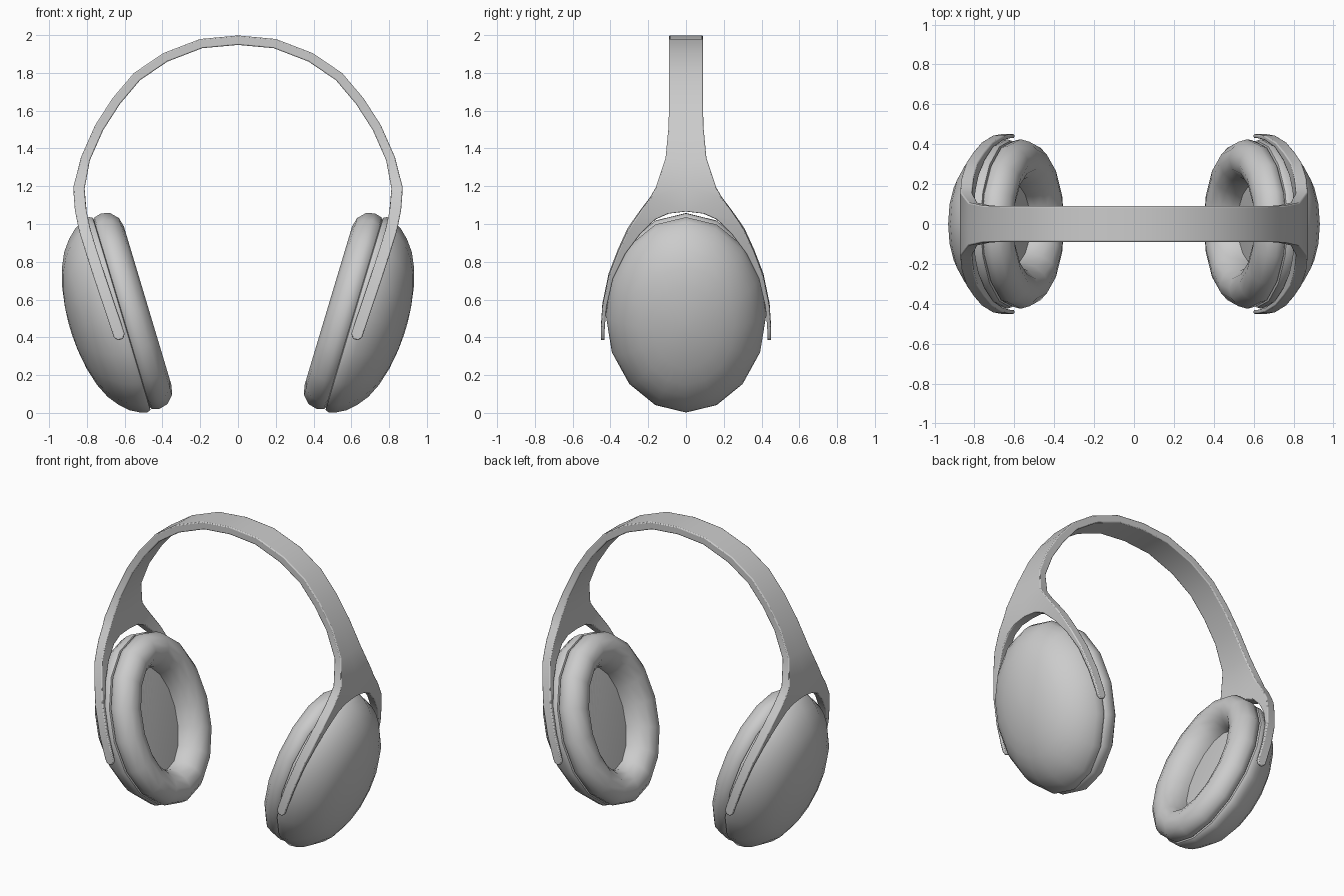
import bpy, bmesh, math
from mathutils import Vector

if "Cube" in bpy.data.objects:
    bpy.data.objects.remove(bpy.data.objects["Cube"])

SEG = 16
TILT = math.radians(16.7)
U = Vector((math.sin(TILT), 0, math.cos(TILT)))    # long axis of the ear cup
N = Vector((math.cos(TILT), 0, -math.sin(TILT)))   # outward axis of the ear cup
Y = Vector((0, 1, 0))
CU, RU, RY = 0.68, 0.54, 0.425                     # cup centre and half sizes


def finish(name, bm, angle):
    bmesh.ops.recalc_face_normals(bm, faces=bm.faces)
    me = bpy.data.meshes.new(name)
    bm.to_mesh(me)
    bm.free()
    ob = bpy.data.objects.new(name, me)
    bpy.context.collection.objects.link(ob)
    bpy.ops.object.select_all(action='DESELECT')
    ob.select_set(True)
    bpy.context.view_layer.objects.active = ob
    bpy.ops.object.shade_smooth_by_angle(angle=math.radians(angle))
    return ob


def loft(name, rings, side, angle=50):
    """Elliptical rings (u radius, y radius, outward position), capped at both ends."""
    bm = bmesh.new()
    loops = []
    for ru, ry, n in rings:
        loop = []
        for k in range(SEG):
            a = 2 * math.pi * k / SEG
            p = U * (CU + ru * math.cos(a)) + Y * (ry * math.sin(a)) + N * n
            loop.append(bm.verts.new((p.x * side, p.y, p.z)))
        loops.append(loop)
    for a, b in zip(loops, loops[1:]):
        for k in range(SEG):
            j = (k + 1) % SEG
            bm.faces.new((a[k], a[j], b[j], b[k]))
    bm.faces.new(loops[0])
    bm.faces.new(loops[-1])
    return finish(name, bm, angle)


# Ear cups: domed shell, and a soft ring with a flat floor
shell = [(0.94, 0.435), (0.985, 0.44), (1.0, 0.46), (0.975, 0.50), (0.93, 0.545),
         (0.85, 0.592), (0.74, 0.637), (0.6, 0.672), (0.42, 0.70), (0.22, 0.717), (0.06, 0.723)]
pad = [(-0.035, 0.445), (-0.01, 0.43), (0, 0.39), (-0.012, 0.345), (-0.05, 0.308),
       (-0.10, 0.295), (-0.15, 0.31), (-0.19, 0.35), (-0.212, 0.40), (-0.215, 0.435)]
for side, label in ((1, "right"), (-1, "left")):
    loft(label + "_cup_shell", [(RU * f, RY * f, n) for f, n in shell], side)
    loft(label + "_ear_pad", [(RU + d, RY + d, n) for d, n in pad], side)

# Headband with forked arms: one quarter, mirrored twice
arc = [(0, 1.973, .09), (.195, 1.955, .09), (.385, 1.882, .09), (.535, 1.78, .09), (.645, 1.65, .09),
       (.735, 1.51, .092), (.808, 1.345, .108), (.842, 1.19, .16)]
drop = [(.842, 1.19), (.836, 1.09), (.815, .98), (.76, .80), (.622, .39)]
fork = [(0, 1.068, .19, 1.14), (.09, 1.06, .235, 1.08), (.16, 1.03, .27, 1.03), (.24, .955, .31, .97),
        (.32, .85, .36, .86), (.385, .72, .41, .73), (.42, .57, .443, .57), (.43, .46, .45, .46),
        (.431, .41, .451, .41), (.431, .388, .451, .388)]


def on_drop(z):
    for (x0, z0), (x1, z1) in zip(drop, drop[1:]):
        if z >= z1:
            return x0 + (x1 - x0) * (z0 - z) / (z0 - z1)
    return drop[-1][0]


inner = [Vector((x, 0, z)) for x, z, w in arc] + [Vector((on_drop(f[1]), f[0], f[1])) for f in fork]
outer = [Vector((x, w, z)) for x, z, w in arc] + [Vector((on_drop(f[3]), f[2], f[3])) for f in fork]
last = len(inner) - 1


def normal(path, i):
    if i == 0:
        return Vector((0, 0, 1))
    d = path[min(i + 1, last)] - path[i - 1]
    return Vector((-d.z, 0, d.x)).normalized()


bm = bmesh.new()
rows = []
for i in range(last + 1):
    t = 0.015 if i == last else 0.03 if i > 6 else 0.025
    ni, no = normal(inner, i) * t, normal(outer, i) * t
    pts = [inner[i] + ni, outer[i] + no, outer[i] - no, inner[i] - ni]
    if i == 0:
        for p in pts:
            p.x = 0
    rows.append([bm.verts.new(p) for p in pts])
for i, (a, b) in enumerate(zip(rows, rows[1:])):
    for k in range(4):
        if k == 3 and i < len(arc):      # no wall on the centre plane
            continue
        j = (k + 1) % 4
        bm.faces.new((a[k], a[j], b[j], b[k]))
bm.faces.new(rows[-1])
band = finish("headband", bm, 40)
mirror = band.modifiers.new("Mirror", 'MIRROR')
mirror.use_axis = (True, True, False)
mirror.merge_threshold = 0.001
bevel = band.modifiers.new("Bevel", 'BEVEL')
bevel.width = 0.006
bevel.segments = 2
bevel.limit_method = 'ANGLE'
bevel.angle_limit = math.radians(50)
